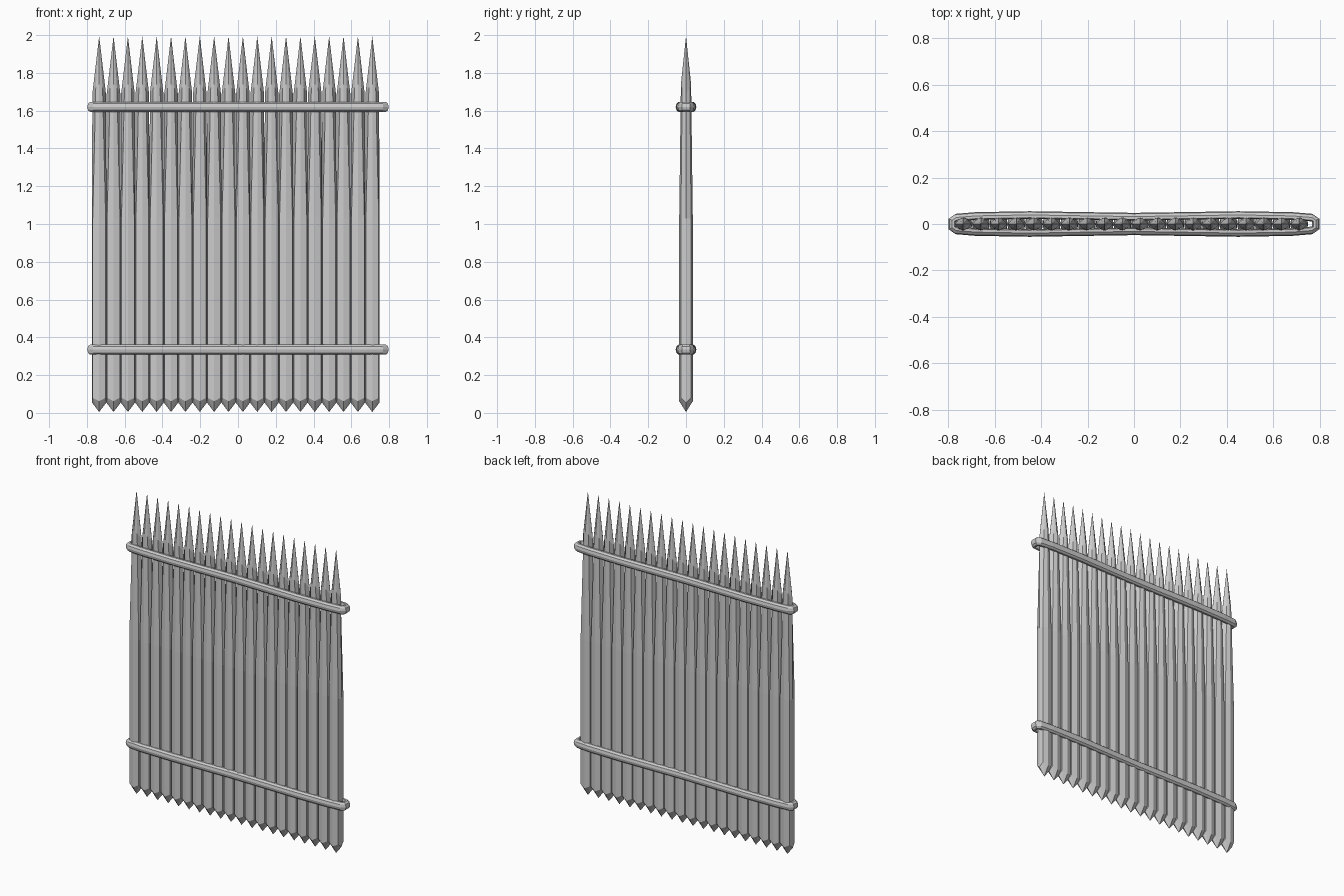
import bpy, bmesh
from mathutils import Vector

if "Cube" in bpy.data.objects:
    bpy.data.objects.remove(bpy.data.objects["Cube"])


def make_object(name, bm):
    bmesh.ops.recalc_face_normals(bm, faces=bm.faces)
    mesh = bpy.data.meshes.new(name)
    bm.to_mesh(mesh)
    bm.free()
    obj = bpy.data.objects.new(name, mesh)
    bpy.context.collection.objects.link(obj)
    return obj


def bridge(bm, a, b):
    n = len(a)
    for i in range(n):
        j = (i + 1) % n
        bm.faces.new((a[i], a[j], b[j], b[i]))


def fan(bm, ring, tip):
    v = bm.verts.new(tip)
    for i in range(len(ring)):
        bm.faces.new((ring[i], ring[(i + 1) % len(ring)], v))


def picket_ring(bm, side, corner, ridge, z):
    """Eight-sided section: side edge, corner and front ridge, mirrored; z per kind."""
    (cx, cy), (zs, zc, zr) = corner, z
    pts = [(side, 0, zs), (cx, cy, zc), (0, ridge, zr), (-cx, cy, zc),
           (-side, 0, zs), (-cx, -cy, zc), (0, -ridge, zr), (cx, -cy, zc)]
    return [bm.verts.new(p) for p in pts]


# Pickets: pointed foot, straight body, tapering shoulder, long spike
def picket_mesh():
    bm = bmesh.new()
    foot = picket_ring(bm, 0.0385, (0.034, 0.027), 0.036, (0.055, 0.08, 0.062))
    body = picket_ring(bm, 0.0385, (0.034, 0.027), 0.036, (1.03, 1.03, 1.03))
    neck = picket_ring(bm, 0.036, (0.018, 0.02), 0.027, (1.69, 1.72, 1.74))
    bridge(bm, foot, body)
    bridge(bm, body, neck)
    fan(bm, foot, (0, 0, 0.005))
    fan(bm, neck, (0, 0, 1.995))
    return make_object("picket", bm)


COUNT, FIRST, STEP = 20, -0.735, 0.0761
picket = picket_mesh()
picket.location.x = FIRST
for i in range(1, COUNT):
    copy = picket.copy()
    copy.location.x = FIRST + i * STEP
    bpy.context.collection.objects.link(copy)


# Binding loops that wrap the whole row
def binding(name, z):
    bm = bmesh.new()
    quarter = [(0.782, 0.016), (0.765, 0.027), (0.68, 0.034), (0.45, 0.038), (0.2, 0.034)]
    half = quarter + [(0, 0.031)] + [(-x, y) for x, y in reversed(quarter)]
    path = [Vector(p) for p in half + [(x, -y) for x, y in reversed(half)]]
    section = [(0.017, 0), (0.013, 0.017), (0.001, 0.027), (-0.011, 0.027),
               (-0.016, 0), (-0.011, -0.027), (0.001, -0.027), (0.013, -0.017)]
    rings = []
    n = len(path)
    for i, p in enumerate(path):
        t = (path[(i + 1) % n] - path[i - 1]).normalized()
        out = Vector((t.y, -t.x))
        if out.dot(Vector((p.x * 0.05, p.y))) < 0:
            out = -out
        rings.append([bm.verts.new((p.x + out.x * o, p.y + out.y * o, z + h))
                      for o, h in section])
    for i in range(n):
        bridge(bm, rings[i], rings[(i + 1) % n])
    return make_object(name, bm)


binding("lower_binding", 0.335)
binding("upper_binding", 1.62)
